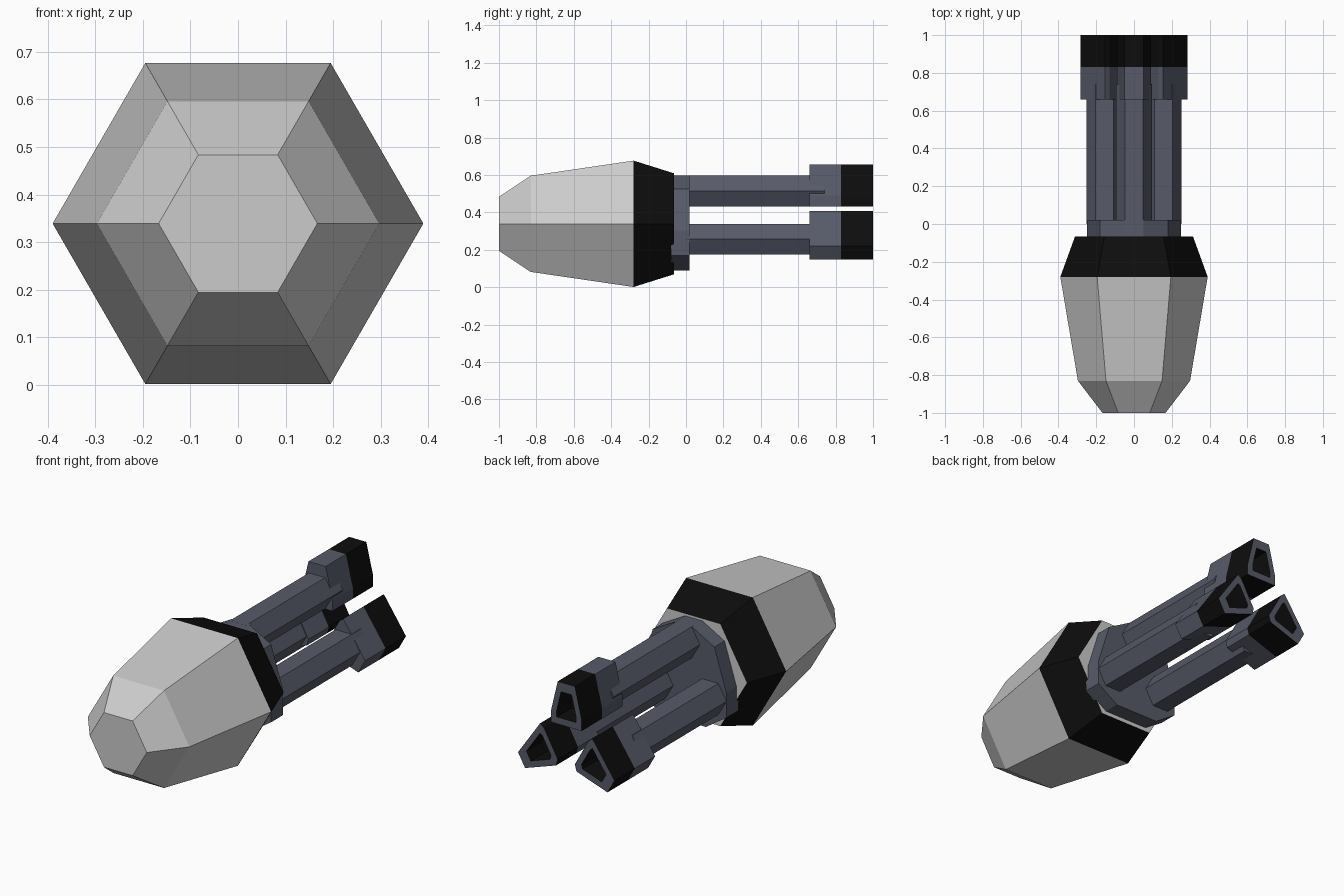
import bpy, bmesh, math
from mathutils import Vector

if "Cube" in bpy.data.objects:
    bpy.data.objects.remove(bpy.data.objects["Cube"])

CZ = 0.339  # height of the long axis


def colour(name, rgb):
    m = bpy.data.materials.new(name)
    m.diffuse_color = (*rgb, 1)
    m.use_nodes = True
    m.node_tree.nodes["Principled BSDF"].inputs["Base Color"].default_value = m.diffuse_color
    return m


GREY = colour("hull_grey", (0.8, 0.8, 0.8))
SLATE = colour("slate", (0.095, 0.105, 0.14))
BLACK = colour("black", (0.004, 0.004, 0.004))


def hexagon(r, cx=0.0, cz=CZ):
    return [(cx + r * math.cos(i * math.pi / 3), cz + r * math.sin(i * math.pi / 3))
            for i in range(6)]


def inset(profile, f):
    c = sum((Vector(p) for p in profile), Vector((0, 0))) / len(profile)
    return [tuple(c + (Vector(p) - c) * f) for p in profile]


def loft(name, sections, mats, first_cap, last_cap):
    """Skin (y, xz-profile) sections; mats has one material per band."""
    bm = bmesh.new()
    slots = [GREY, SLATE, BLACK]
    rings = [[bm.verts.new((x, y, z)) for x, z in prof] for y, prof in sections]
    n = len(rings[0])
    for a, b, m in zip(rings, rings[1:], mats):
        for i in range(n):
            j = (i + 1) % n
            bm.faces.new((a[i], a[j], b[j], b[i])).material_index = slots.index(m)
    bm.faces.new(rings[0]).material_index = slots.index(first_cap)
    bm.faces.new(rings[-1]).material_index = slots.index(last_cap)
    bmesh.ops.recalc_face_normals(bm, faces=bm.faces)
    me = bpy.data.meshes.new(name)
    bm.to_mesh(me)
    bm.free()
    for m in slots:
        me.materials.append(m)
    ob = bpy.data.objects.new(name, me)
    bpy.context.collection.objects.link(ob)
    return ob


def mirrored(half):
    return half + [(-x, z) for x, z in reversed(half)]


# Six-sided hull with black tapered band and grey rear plate
loft("hull", [(-1, hexagon(0.167)), (-0.83, hexagon(0.297)),
              (-0.28, hexagon(0.39)), (-0.065, hexagon(0.312))],
     [GREY, GREY, BLACK], GREY, GREY)

# Mounting plate for the barrels
hub = mirrored([(0.05, 0.597), (0.18, 0.525), (0.25, 0.302), (0.25, 0.17), (0.13, 0.09)])
loft("barrel_hub", [(-0.08, hub), (0.02, hub)], [SLATE], SLATE, SLATE)

# Barrels and hollow muzzles: one on top, a mirrored pair below
top_muzzle = mirrored([(0.05, 0.657), (0.09, 0.49), (0.09, 0.432)])
side_muzzle = [(0.282, 0.221), (0.241, 0.148), (0.06, 0.21),
               (0.05, 0.245), (0.13, 0.39), (0.153, 0.408)]
left_muzzle = [(-x, z) for x, z in side_muzzle]

for tag, cx, cz, prof in (("top", 0, 0.515, top_muzzle),
                          ("right", 0.156, 0.257, side_muzzle),
                          ("left", -0.156, 0.257, left_muzzle)):
    tube = hexagon(0.095, cx, cz)
    loft(tag + "_barrel", [(0.0, tube), (0.74, tube)], [SLATE], SLATE, SLATE)
    hole = inset(prof, 0.62)
    loft(tag + "_muzzle", [(0.66, prof), (0.83, prof), (1.0, prof), (1.0, hole), (0.88, hole)],
         [SLATE, BLACK, SLATE, BLACK], SLATE, BLACK)
